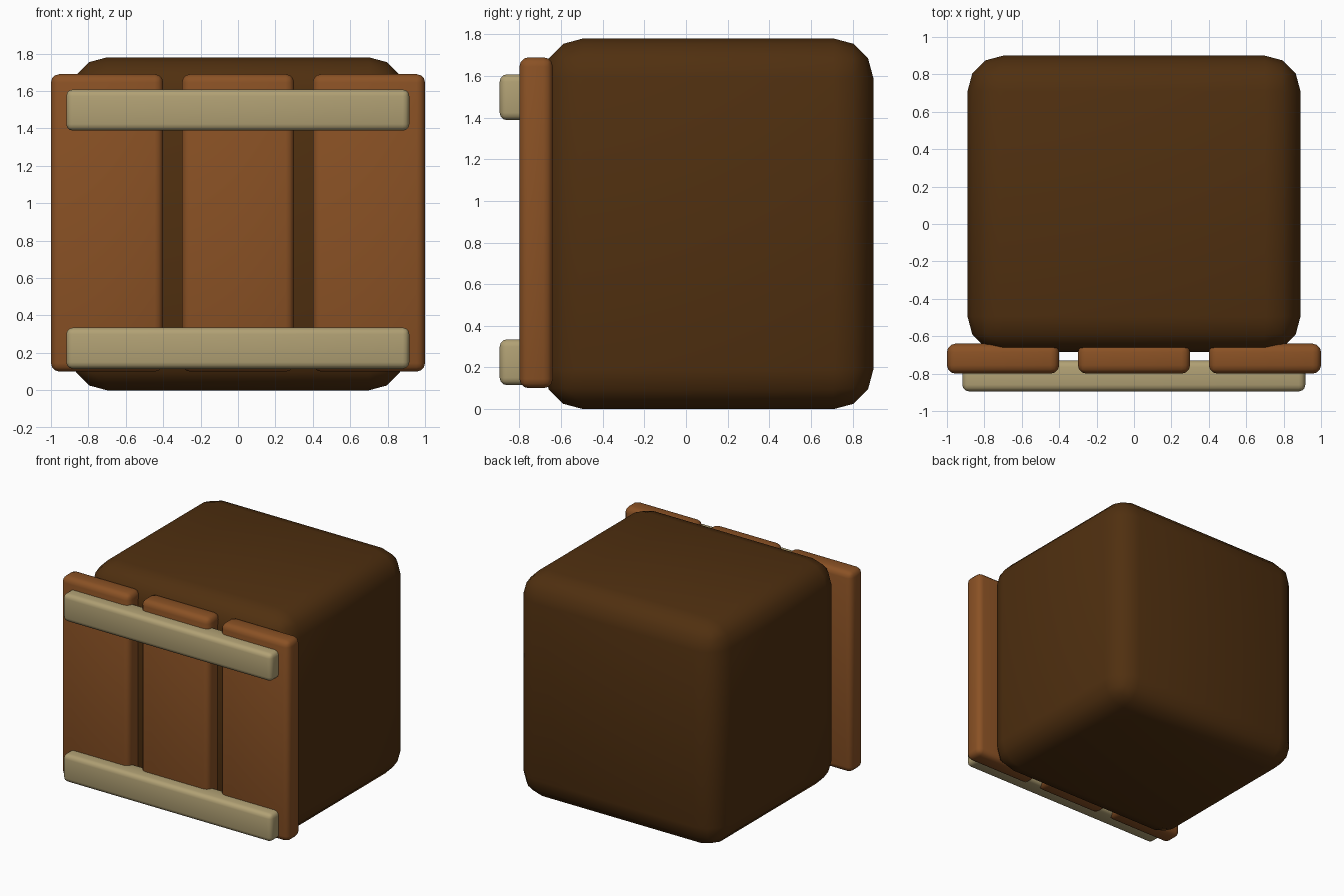
import bpy

if "Cube" in bpy.data.objects:
    bpy.data.objects.remove(bpy.data.objects["Cube"])


def material(name, rgb):
    m = bpy.data.materials.new(name)
    m.diffuse_color = (*rgb, 1.0)
    m.use_nodes = True
    m.node_tree.nodes["Principled BSDF"].inputs["Base Color"].default_value = m.diffuse_color
    return m


dark = material("dark brown", (0.080, 0.029, 0.005))
wood = material("warm wood", (0.255, 0.083, 0.018))
tan = material("pale tan", (0.440, 0.355, 0.175))


def rounded_box(name, x, y, z, bevel, segments, mat):
    """Bevelled box spanning the given (min, max) ranges."""
    spans = (x, y, z)
    bpy.ops.mesh.primitive_cube_add(size=1, location=[(a + b) / 2 for a, b in spans])
    ob = bpy.context.object
    ob.name = name
    ob.scale = [b - a for a, b in spans]
    bpy.ops.object.transform_apply(location=False, rotation=False, scale=True)
    mod = ob.modifiers.new("Bevel", 'BEVEL')
    mod.width = bevel
    mod.segments = segments
    bpy.ops.object.modifier_apply(modifier=mod.name)
    bpy.ops.object.shade_smooth_by_angle()
    ob.data.materials.append(mat)
    return ob


# Main rounded block
rounded_box("body", (-0.89, 0.89), (-0.685, 0.90), (0, 1.78), 0.19, 3, dark)

# Three upright planks on the front
for side, cx in (("left", -0.7), ("middle", 0.0), ("right", 0.7)):
    rounded_box(side + "_plank", (cx - 0.3, cx + 0.3), (-0.80, -0.64),
                (0.10, 1.69), 0.045, 3, wood)

# Two crossbars over the planks
for level, z0 in (("lower", 0.115), ("upper", 1.388)):
    rounded_box(level + "_crossbar", (-0.918, 0.916), (-0.895, -0.73),
                (z0, z0 + 0.22), 0.035, 3, tan)
